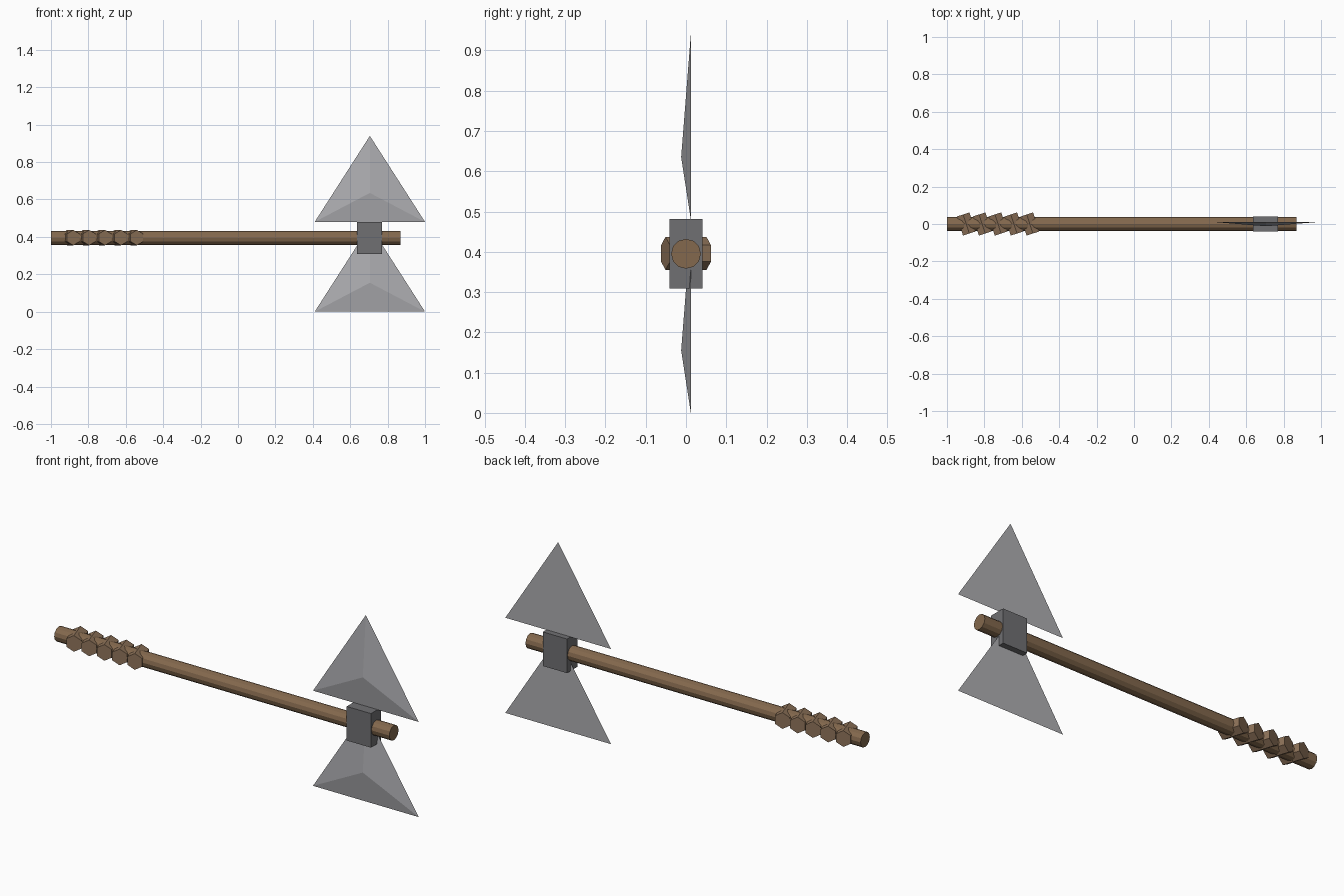
import bpy, bmesh
from math import radians, pi
from mathutils import Matrix

if "Cube" in bpy.data.objects:
    bpy.data.objects.remove(bpy.data.objects["Cube"])

ZC = 0.395  # height of the handle axis


def material(name, rgb):
    m = bpy.data.materials.new(name)
    m.diffuse_color = (*rgb, 1)
    m.use_nodes = True
    m.node_tree.nodes["Principled BSDF"].inputs["Base Color"].default_value = m.diffuse_color
    return m


wood = material("wood", (0.23, 0.14, 0.075))
wrap = material("wrap", (0.27, 0.17, 0.10))
iron = material("iron", (0.16, 0.16, 0.17))
steel = material("steel", (0.42, 0.42, 0.44))


def make(name, bm, mat):
    bmesh.ops.recalc_face_normals(bm, faces=bm.faces)
    me = bpy.data.meshes.new(name)
    bm.to_mesh(me)
    bm.free()
    me.materials.append(mat)
    ob = bpy.data.objects.new(name, me)
    bpy.context.collection.objects.link(ob)
    return ob


def prism(name, sides, radius, length, matrix, mat):
    bm = bmesh.new()
    bmesh.ops.create_cone(bm, cap_ends=True, segments=sides, radius1=radius,
                          radius2=radius, depth=length, matrix=matrix)
    return make(name, bm, mat)


# Long handle
prism("handle", 12, 0.037, 1.87,
      Matrix.Translation((-0.065, 0, ZC)) @ Matrix.Rotation(pi / 2, 4, 'Y'), wood)

# Slanted hexagonal grip pegs through the handle
for i in range(5):
    prism(f"grip_peg_{i + 1}", 6, 0.041, 0.107,
          Matrix.Translation((-0.897 + 0.085 * i, 0, ZC + 0.001))
          @ Matrix.Rotation(radians(18), 4, 'Z')
          @ Matrix.Rotation(pi / 2, 4, 'X'), wrap)

# Head block
bm = bmesh.new()
bmesh.ops.create_cube(bm, size=1, matrix=Matrix.Translation((0.703, 0, ZC))
                      @ Matrix.Diagonal((0.135, 0.082, 0.172, 1)))
make("head_block", bm, iron)

# Two flat triangular pyramid blades
for name, z in (("lower_blade", 0.0), ("upper_blade", 0.48)):
    bm = bmesh.new()
    a, b, c, tip = [bm.verts.new(p) for p in (
        (0.41, 0.012, z), (1.0, 0.012, z), (0.705, 0.012, z + 0.46),
        (0.705, -0.012, z + 0.155))]
    for f in ((a, b, c), (a, b, tip), (b, c, tip), (c, a, tip)):
        bm.faces.new(f)
    make(name, bm, steel)
